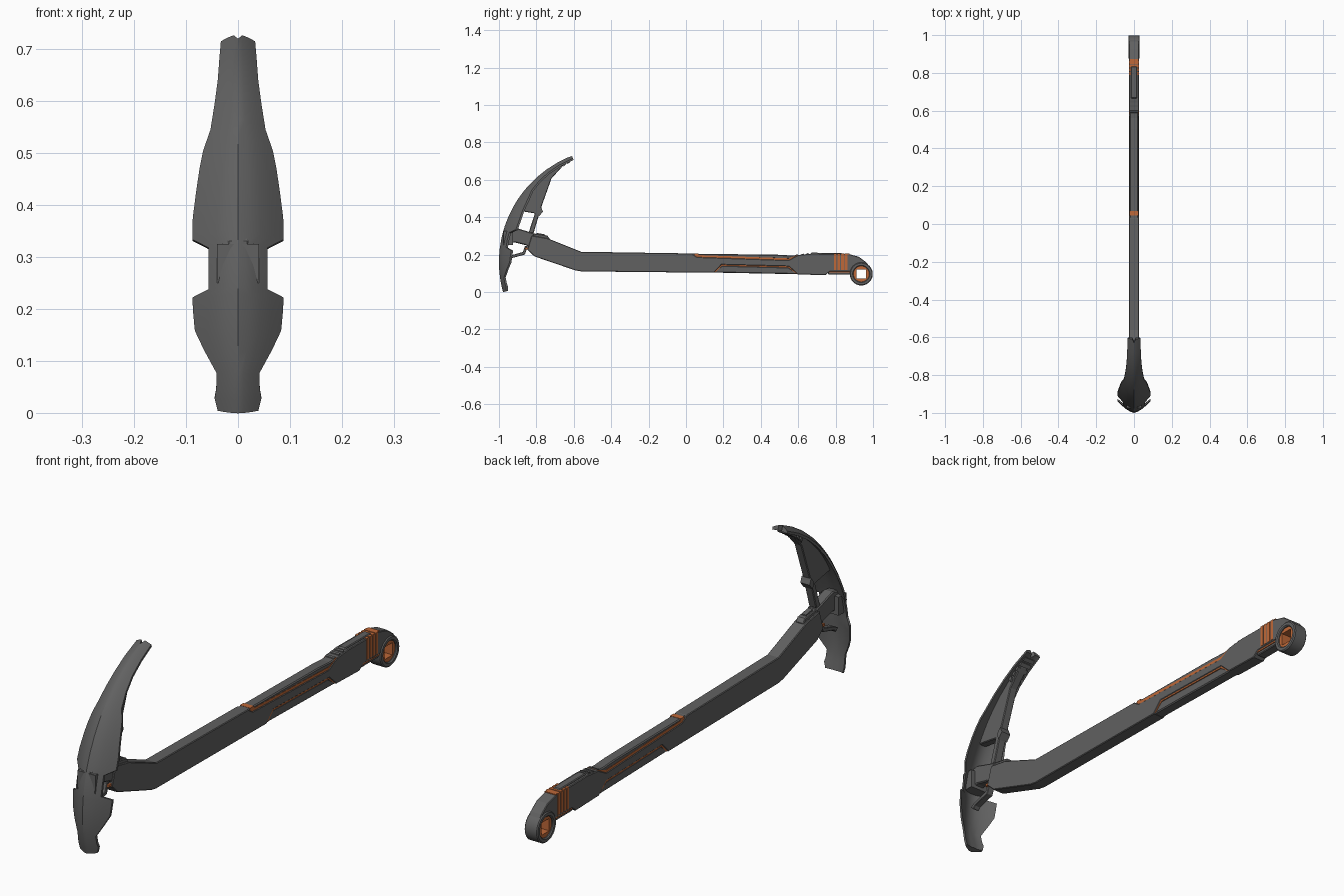
import bpy, bmesh, math

if "Cube" in bpy.data.objects:
    bpy.data.objects.remove(bpy.data.objects["Cube"])

def material(name, rgb):
    m = bpy.data.materials.new(name)
    m.diffuse_color = (*rgb, 1)
    m.use_nodes = True
    m.node_tree.nodes["Principled BSDF"].inputs["Base Color"].default_value = m.diffuse_color
    return m

GRAY = material("dark_metal_gray", (0.12, 0.12, 0.12))
ORANGE = material("burnt_orange", (0.52, 0.14, 0.04))

def finish(name, bm, mat, bevel=0, smooth=False):
    bmesh.ops.recalc_face_normals(bm, faces=bm.faces)
    me = bpy.data.meshes.new(name)
    bm.to_mesh(me)
    bm.free()
    ob = bpy.data.objects.new(name, me)
    bpy.context.collection.objects.link(ob)
    me.materials.append(mat)
    if bevel:
        mod = ob.modifiers.new("chamfer", 'BEVEL')
        mod.width = bevel
        mod.segments = 1
        mod.limit_method = 'ANGLE'
        mod.angle_limit = math.radians(50)
    if smooth:
        bpy.ops.object.select_all(action='DESELECT')
        ob.select_set(True)
        bpy.context.view_layer.objects.active = ob
        bpy.ops.object.shade_smooth_by_angle(angle=math.radians(30))
    return ob

def prism(name, pts, half, mat=GRAY, bevel=0, x=0):
    """Side outline in (y, z), extruded across x."""
    bm = bmesh.new()
    a = [bm.verts.new((x - half, y, z)) for y, z in pts]
    b = [bm.verts.new((x + half, y, z)) for y, z in pts]
    bm.faces.new(a)
    bm.faces.new(b[::-1])
    n = len(pts)
    for i in range(n):
        j = (i + 1) % n
        bm.faces.new((a[i], b[i], b[j], a[j]))
    return finish(name, bm, mat, bevel)

def rect(y0, y1, z0, z1):
    return [(y0, z0), (y1, z0), (y1, z1), (y0, z1)]

# Curved blade: arc in side view, width from the front outline
CY, CZ, R = -0.391, 0.16, 0.609

def polar(a, r):
    return (CY - r * math.cos(a), CZ + r * math.sin(a))

def sweep(x):
    return 0.062 * (abs(x) / 0.088) ** 1.5

outline = [(.004, .039), (.028, .045), (.045, .042), (.076, .041), (.12, .065), (.158, .083),
           (.19, .086), (.222, .088), (.238, .057), (.278, .057), (.318, .057), (.334, .088),
           (.376, .087), (.43, .08), (.47, .074), (.505, .067), (.545, .053), (.595, .045),
           (.64, .039), (.68, .036), (.715, .033)]
U = [i / 4 - 1 for i in range(9)]
bm = bmesh.new()
rows = []
for k, (z, w) in enumerate(outline):
    a = math.asin((z - CZ) / (R - sweep(w)))
    front, back = [], []
    for u in U:
        aa = a
        if k == len(outline) - 1 and u == 0:      # nail notch at the tip
            aa -= 0.035
        d = sweep(u * w)
        t = 0.010 + 0.014 * (1 - abs(u))
        front.append(bm.verts.new((u * w, *polar(aa, R - d))))
        back.append(bm.verts.new((u * w, *polar(aa, R - d - t))))
    rows.append((front, back))
for (f0, b0), (f1, b1) in zip(rows, rows[1:]):
    r0, r1 = f0 + b0[::-1], f1 + b1[::-1]
    for i in range(len(r0)):
        j = (i + 1) % len(r0)
        bm.faces.new((r0[i], r0[j], r1[j], r1[i]))
for f, b in (rows[0], rows[-1]):
    for i in range(len(U) - 1):
        bm.faces.new((f[i], f[i + 1], b[i + 1], b[i]))
finish("blade", bm, GRAY, smooth=True)

# Spine behind the blade, with gripping teeth under the tip
arc = [polar(0.488 + (1.13 - 0.488) * i / 8, R - 0.014) for i in range(9)]
prism("blade_spine", arc + [(-.66, .672), (-.719, .607), (-.775, .45), (-.815, .315),
                            (-.842, .315), (-.808, .42)], 0.017, GRAY, 0.003)
for i in range(5):
    a = 0.97 + i * 0.042
    prism("tip_tooth", [polar(a, R - .018), polar(a + .026, R - .018),
                        polar(a + .026, R - .036 + i * .002), polar(a, R - .044 + i * .003)], 0.024)
prism("spine_catch", [(-.795, .43), (-.775, .455), (-.765, .43), (-.785, .405)], 0.021)

# Hub joining blade and handle, and the lower hook
prism("hub", [(-.972, .335), (-.915, .345), (-.81, .312), (-.82, .225), (-.855, .25),
              (-.915, .265), (-.975, .255)], 0.021, GRAY, 0.004)
prism("hub_collar", [(-.975, .325), (-.925, .325), (-.925, .25), (-.975, .25)], 0.04)
prism("lower_hook", [(-.96, .182), (-.945, .168), (-.935, .18), (-.862, .2), (-.845, .245),
                     (-.862, .245), (-.872, .214), (-.935, .196)], 0.014, GRAY, 0.002)
prism("hub_accent", rect(-.862, -.842, .228, .238), 0.0225, ORANGE)

# Handle body, wrapping round the top of the end ring
RY, RZ = 0.937, 0.0965
saddle = [(RY + .052 * math.cos(t), RZ + .052 * math.sin(t))
          for t in [math.pi * i / 10 for i in range(11)]]
prism("handle", [(-.825, .302), (-.74, .287), (-.56, .215), (.03, .206), (.058, .187),
                 (.548, .17), (.6, .198), (.67, .205), (.87, .203), (.925, .188), (.965, .158),
                 (.988, .125), (.995, RZ)] + saddle +
      [(.875, .11), (.77, .11), (.745, .09), (.597, .094), (.55, .137), (.19, .146),
       (.148, .103), (-.56, .11), (-.59, .115), (-.81, .19), (-.848, .226)],
      0.026, GRAY, 0.006)

# Raised catch on the bent neck
prism("neck_pad", [(-.822, .295), (-.815, .313), (-.742, .302), (-.728, .284), (-.74, .275)],
      0.018, GRAY, 0.003)
prism("neck_pad_button", [(-.80, .308), (-.80, .316), (-.757, .309), (-.757, .301)], 0.01)

# Grip inserts: orange seam layer with a gray strip outside it
prism("top_grip_seam", [(.025, .2), (.055, .198), (.55, .18), (.6, .199), (.6, .18),
                        (.548, .16), (.058, .175), (.03, .185)], 0.0235, ORANGE)
prism("top_grip_strip", [(.02, .205), (.5, .199), (.56, .195), (.61, .198), (.61, .18),
                         (.552, .1765), (.06, .193), (.03, .19)], 0.0225, GRAY, 0.004)
prism("bottom_grip_seam", [(.14, .108), (.183, .15), (.55, .142), (.605, .1), (.59, .098),
                           (.547, .131), (.193, .14), (.158, .106)], 0.0235, ORANGE)
prism("bottom_grip_strip", [(.14, .104), (.193, .141), (.547, .132), (.605, .095)],
      0.0225, GRAY, 0.004)
prism("seam_tab_top", rect(.045, .068, .19, .2055), 0.0235, ORANGE)

# Rear pad, ribs and orange bands
prism("rear_pad", [(.66, .2), (.67, .21), (.83, .209), (.84, .2)], 0.016, GRAY, 0.003)
for y in (.585, .615, .64):
    prism("thumb_rib", [(y, .185), (y + .004, .2 + (y - .585) * .11),
                        (y + .014, .202 + (y - .585) * .11), (y + .018, .185)], 0.02)
for i in range(4):
    y = .79 + i * .0195
    prism("orange_band", rect(y, y + .0145, .118, .2055), 0.0272, ORANGE)
prism("top_band", rect(.848, .874, .19, .2055), 0.0245, ORANGE)
prism("lower_insert_seam", rect(.755, .88, .104, .113), 0.0235, ORANGE)
prism("lower_insert", rect(.76, .885, .093, .107), 0.02, GRAY, 0.003)

# End ring with an orange square socket
def tube(name, outer, inner, half, mat, bevel=0):
    """outer and inner map an angle to a radius; axis runs along x."""
    n = 40
    bm = bmesh.new()
    loops = []
    for fn, x in ((outer, -half), (outer, half), (inner, half), (inner, -half)):
        loop = []
        for i in range(n):
            t = math.tau * i / n
            r = fn(t)
            loop.append(bm.verts.new((x, RY + r * math.cos(t), RZ + r * math.sin(t))))
        loops.append(loop)
    for k in range(4):
        p, q = loops[k], loops[(k + 1) % 4]
        for i in range(n):
            j = (i + 1) % n
            bm.faces.new((p[i], p[j], q[j], q[i]))
    return finish(name, bm, mat, bevel, smooth=True)

def square(t):
    return 0.025 / max(abs(math.cos(t)), abs(math.sin(t)))

tube("end_ring", lambda t: 0.0615, lambda t: 0.042, 0.030, GRAY, 0.004)
tube("socket", lambda t: 0.044, square, 0.022, ORANGE)
